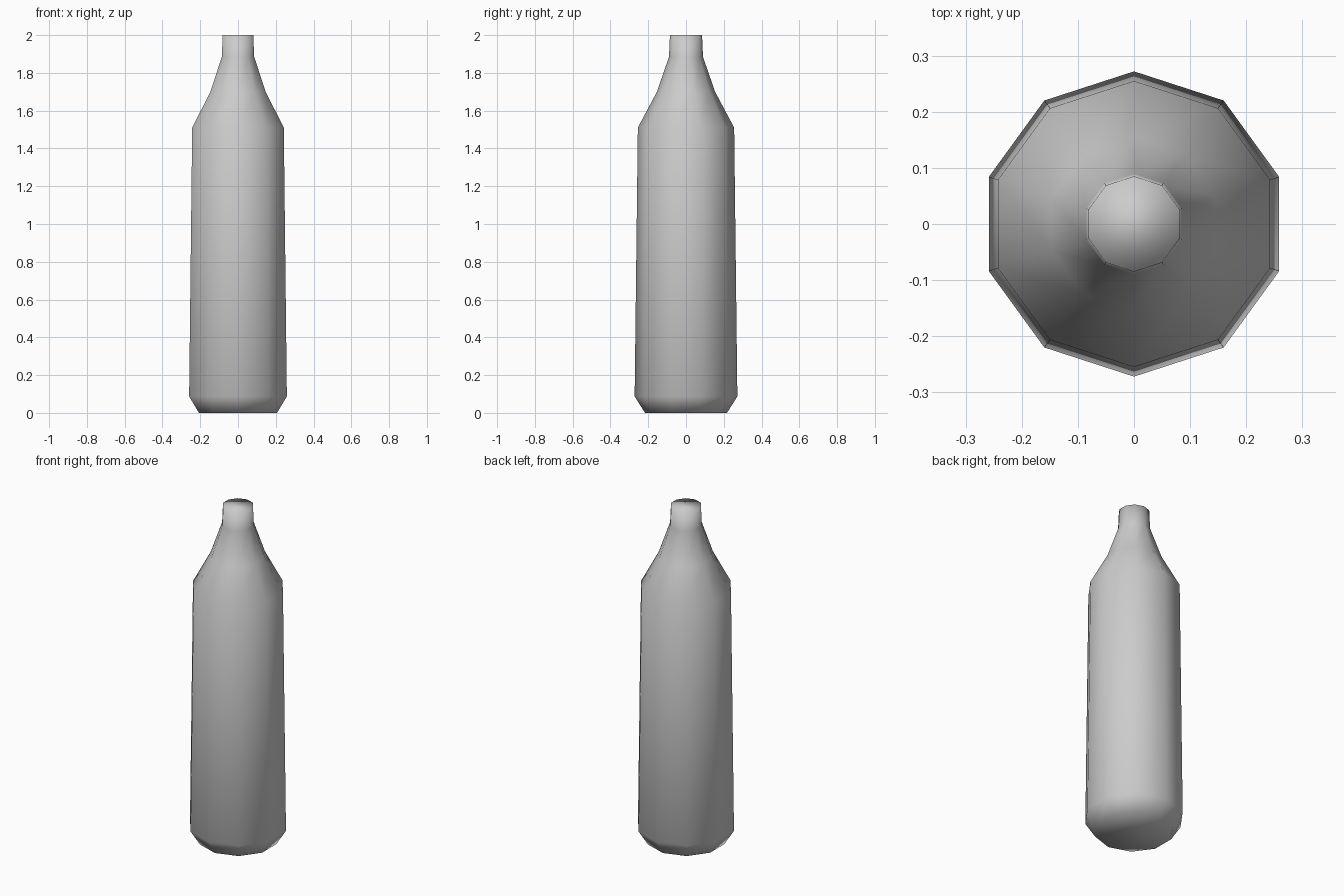
import bpy, bmesh
from math import cos, sin, pi

if "Cube" in bpy.data.objects:
    bpy.data.objects.remove(bpy.data.objects["Cube"])

SIDES = 10
# Bottle profile: (corner radius, height)
PROFILE = [(0.217, 0.0), (0.272, 0.087), (0.255, 1.51),
           (0.154, 1.70), (0.09, 1.885), (0.085, 2.0)]

# Bottle body: ten-sided rings, with a corner facing +y and -y
bm = bmesh.new()
rings = []
for r, z in PROFILE:
    angles = [pi / 2 + 2 * pi * i / SIDES for i in range(SIDES)]
    rings.append([bm.verts.new((r * cos(a), r * sin(a), z)) for a in angles])

# Side walls
for low, high in zip(rings, rings[1:]):
    for i in range(SIDES):
        j = (i + 1) % SIDES
        bm.faces.new((low[i], low[j], high[j], high[i]))

# Closed base and mouth
bm.faces.new(rings[0][::-1])
bm.faces.new(rings[-1])

# Smooth shading all over
for f in bm.faces:
    f.smooth = True

mesh = bpy.data.meshes.new("bottle")
bm.to_mesh(mesh)
bm.free()
bottle = bpy.data.objects.new("bottle", mesh)
bpy.context.collection.objects.link(bottle)
